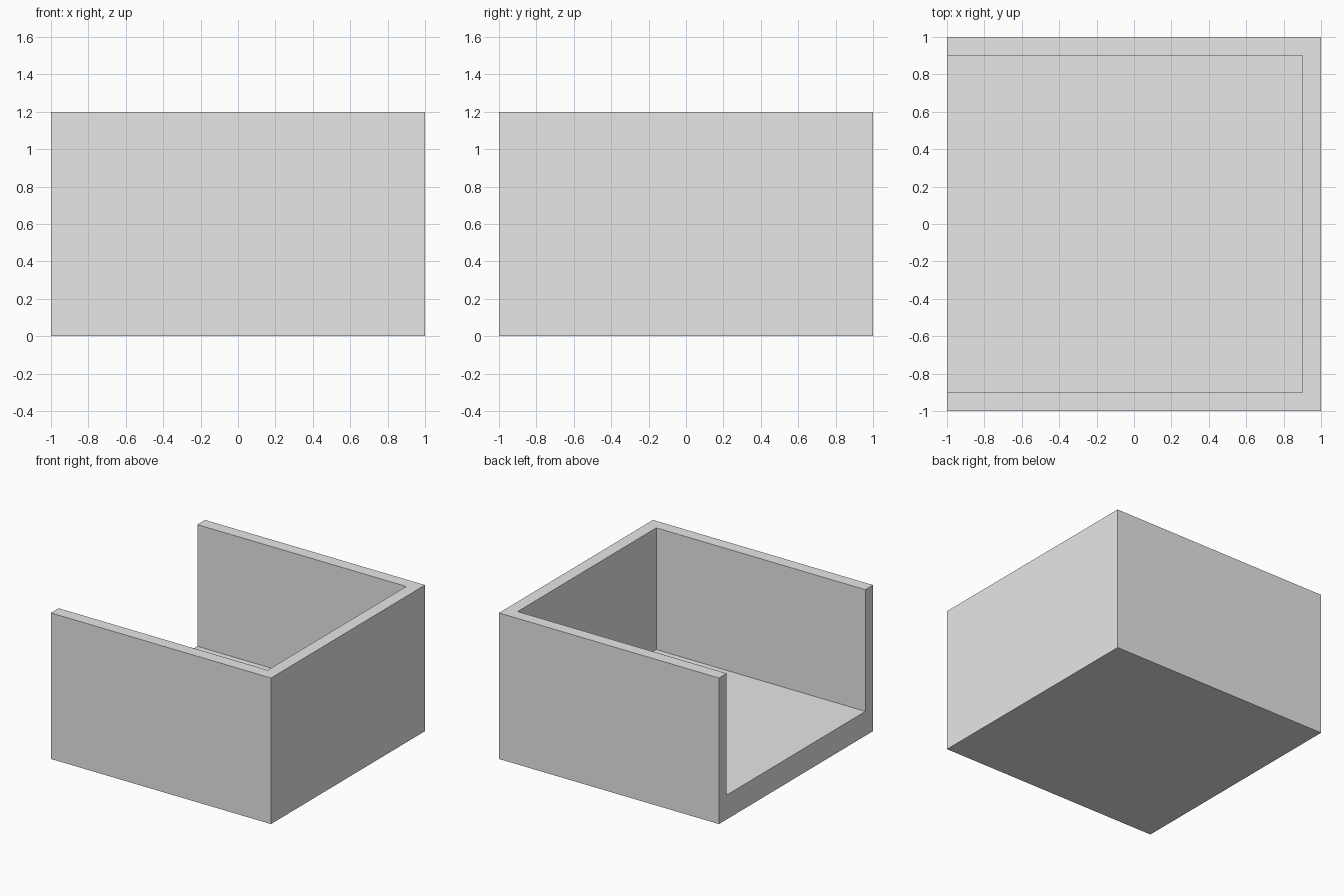
import bpy
import bmesh

# Remove the default object
cube = bpy.data.objects.get("Cube")
if cube:
    bpy.data.objects.remove(cube, do_unlink=True)

HALF = 1.0      # half of the footprint
HEIGHT = 1.2
WALL = 0.1
FLOOR = 0.2

# Single plain grey
grey = bpy.data.materials.new("light_grey")
grey.use_nodes = True
colour = (0.8, 0.8, 0.8, 1.0)
grey.diffuse_color = colour
grey.node_tree.nodes["Principled BSDF"].inputs["Base Color"].default_value = colour

# U-shaped outline, open towards -x
inner = HALF - WALL
outline = [(-HALF, -HALF), (HALF, -HALF), (HALF, HALF), (-HALF, HALF),
           (-HALF, inner), (inner, inner), (inner, -inner), (-HALF, -inner)]

bm = bmesh.new()


def extrude_up(face, height):
    """Raise a face and return its new cap."""
    result = bmesh.ops.extrude_face_region(bm, geom=[face])["geom"]
    verts = [g for g in result if isinstance(g, bmesh.types.BMVert)]
    bmesh.ops.translate(bm, verts=verts, vec=(0, 0, height))


# Floor slab top, split into wall footprint and recessed floor
verts = [bm.verts.new((x, y, FLOOR)) for x, y in outline]
wall_footprint = bm.faces.new(verts)
bm.faces.new([verts[i] for i in (7, 6, 5, 4)])

# Slab sides and underside
base = [bm.verts.new((x, y, 0)) for x, y in outline[:4]]
bm.faces.new(base[::-1])
for i in range(3):
    bm.faces.new([base[i], base[i + 1], verts[i + 1], verts[i]])
bm.faces.new([base[3], base[0], verts[0], verts[7], verts[4], verts[3]])

# Three walls
extrude_up(wall_footprint, HEIGHT - FLOOR)
if wall_footprint.is_valid:
    bmesh.ops.delete(bm, geom=[wall_footprint], context="FACES_ONLY")

# Merge coplanar slab and wall sides into single flat faces
bmesh.ops.recalc_face_normals(bm, faces=bm.faces[:])
bmesh.ops.dissolve_limit(bm, angle_limit=0.01, verts=bm.verts[:], edges=bm.edges[:])

mesh = bpy.data.meshes.new("open_box")
bm.to_mesh(mesh)
bm.free()
mesh.materials.append(grey)
box = bpy.data.objects.new("open_box", mesh)
bpy.context.collection.objects.link(box)
